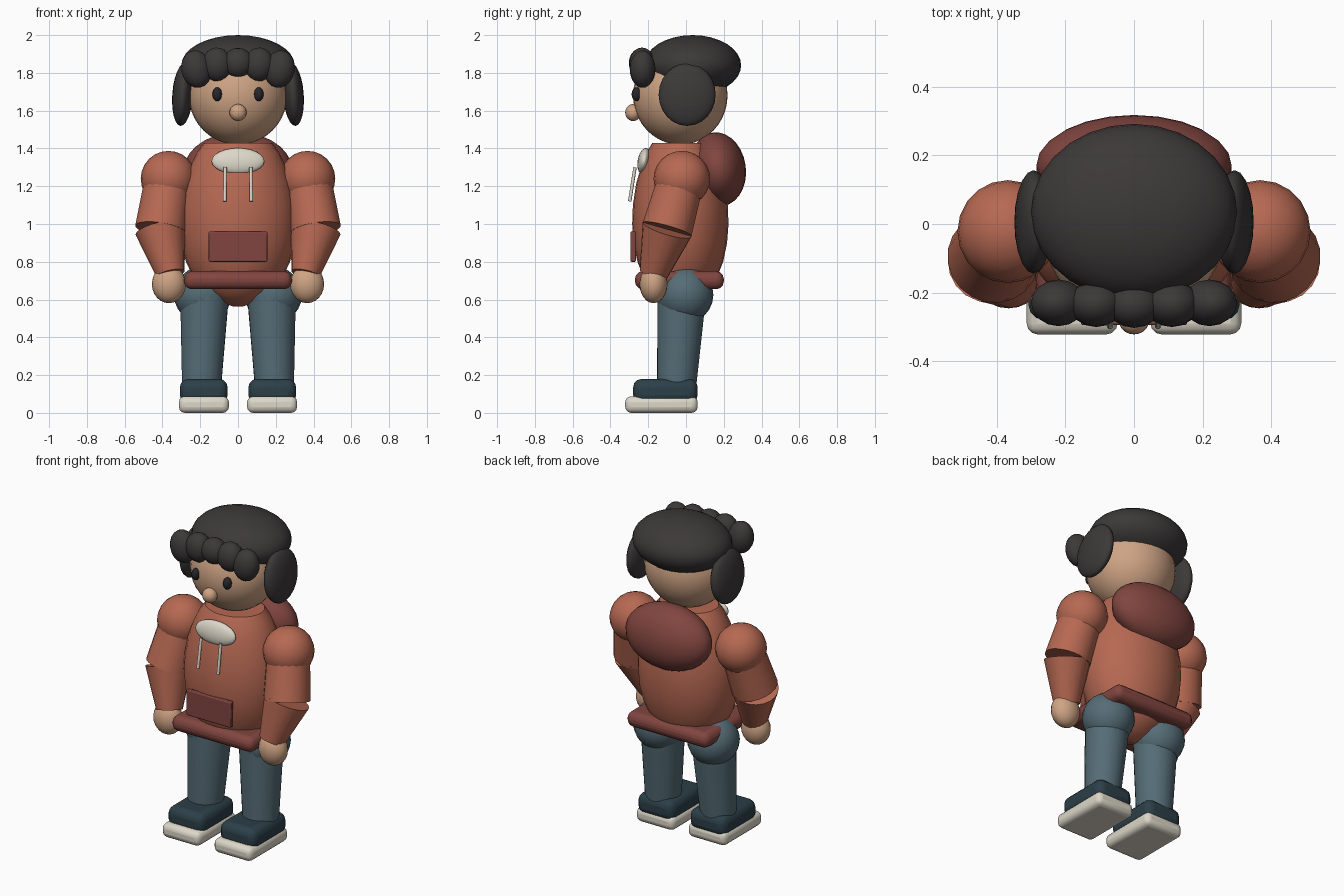
import bpy, math
from mathutils import Vector

if "Cube" in bpy.data.objects:
    bpy.data.objects.remove(bpy.data.objects["Cube"])

def mat(name, rgb):
    m = bpy.data.materials.new(name)
    m.diffuse_color = (*rgb, 1)
    m.use_nodes = True
    m.node_tree.nodes["Principled BSDF"].inputs["Base Color"].default_value = m.diffuse_color
    return m

ORANGE = mat("orange_cloth", (.47, .14, .085))
RED = mat("dark_red_cloth", (.22, .06, .05))
JEANS = mat("denim", (.09, .15, .18))
SKIN = mat("skin", (.62, .37, .23))
CREAM = mat("cream", (.72, .68, .58))
HAIR = mat("hair", (.045, .04, .04))
NAVY = mat("navy", (.025, .05, .065))
DARK = mat("eye_dark", (.02, .02, .025))

def finish(name, m, angle=40):
    o = bpy.context.object
    o.name = name
    o.data.materials.append(m)
    bpy.ops.object.shade_smooth_by_angle(angle=math.radians(angle))
    return o

def ball(name, m, loc, rad, rot=(0, 0, 0), seg=20, rings=12):
    bpy.ops.mesh.primitive_uv_sphere_add(segments=seg, ring_count=rings, radius=1, location=loc, rotation=rot)
    bpy.context.object.scale = rad
    return finish(name, m)

def limb(name, m, a, b, ra, rb, seg=20):
    a, b = Vector(a), Vector(b)
    d = b - a
    bpy.ops.mesh.primitive_cone_add(vertices=seg, radius1=ra, radius2=rb, depth=d.length, location=(a + b) / 2,
                                    rotation=d.to_track_quat('Z', 'Y').to_euler())
    return finish(name, m)

def block(name, m, lo, hi, bevel, seg=3):
    lo, hi = Vector(lo), Vector(hi)
    bpy.ops.mesh.primitive_cube_add(size=1, location=(lo + hi) / 2)
    o = bpy.context.object
    o.scale = hi - lo
    bpy.ops.object.transform_apply(location=False, rotation=False, scale=True)
    mod = o.modifiers.new("bevel", 'BEVEL')
    mod.width, mod.segments = bevel, seg
    return finish(name, m)

def lathe(name, m, profile, centre, sx, sy, seg=28):
    verts, faces = [], []
    for r, z in profile:
        for i in range(seg):
            t = 2 * math.pi * i / seg
            verts.append((centre[0] + sx * r * math.cos(t), centre[1] + sy * r * math.sin(t), z))
    for k in range(len(profile) - 1):
        for i in range(seg):
            j = (i + 1) % seg
            faces.append((k * seg + i, k * seg + j, (k + 1) * seg + j, (k + 1) * seg + i))
    faces.append(tuple(reversed(range(seg))))
    faces.append(tuple(range((len(profile) - 1) * seg, len(profile) * seg)))
    me = bpy.data.meshes.new(name)
    me.from_pydata(verts, [], faces)
    o = bpy.data.objects.new(name, me)
    bpy.context.collection.objects.link(o)
    bpy.ops.object.select_all(action='DESELECT')
    o.select_set(True)
    bpy.context.view_layer.objects.active = o
    return finish(name, m)

# Torso: egg-shaped sweatshirt body
lathe("torso", ORANGE, [(.08, .563), (.35, .59), (.58, .64), (.75, .71), (.89, .8), (.97, .9), (1, 1.0), (.985, 1.1),
                        (.92, 1.21), (.81, 1.31), (.7, 1.38), (.58, 1.43)], (0, -.03), .31, .255)

# Sweatshirt details
ball("hood", RED, (0, .17, 1.29), (.285, .147, .196), (math.radians(8), 0, 0), 24, 14)
ball("collar_patch", CREAM, (0, -.222, 1.333), (.14, .034, .07), (math.radians(-10), 0, 0))
block("front_pocket", RED, (-.155, -.295, .80), (.155, -.265, .96), .006, 2)
block("waist_hem", RED, (-.285, -.27, .655), (.285, .2, .75), .04)

# Head and face
ball("head", SKIN, (0, -.03, 1.68), (.26, .25, .26), seg=32, rings=20)
ball("nose", SKIN, (0, -.28, 1.59), (.045, .042, .045))

# Hair cap and fringe
ball("hair_cap", HAIR, (0, .035, 1.84), (.3, .257, .16), seg=28, rings=16)
for i in range(-2, 3):
    k = abs(i) / 2
    ball("fringe_lock", HAIR, (i * .11, -.235 + .005 * k, 1.853 - .033 * k * k),
         (.08, .068, .079 + .021 * k), (0, math.radians(i * 5), 0), 16, 10)

# Paired parts
for s, side in ((-1, "left"), (1, "right")):
    ball(side + "_eye", DARK, (s * .11, -.262, 1.687), (.025, .026, .037), seg=16, rings=10)
    ball(side + "_hair_lock", HAIR, (s * .293, .006, 1.685), (.055, .151, .166), (0, math.radians(s * -4), 0))
    limb(side + "_drawstring", CREAM, (s * .068, -.27, 1.30), (s * .07, -.298, 1.12), .009, .009, 10)
    # Arm
    ball(side + "_shoulder", ORANGE, (s * .368, -.022, 1.24), (.147, .15, .147))
    limb(side + "_upper_arm", ORANGE, (s * .37, -.025, 1.24), (s * .411, -.10, .972), .123, .135)
    limb(side + "_forearm", ORANGE, (s * .411, -.10, .972), (s * .357, -.172, .735), .135, .076)
    ball(side + "_hand", SKIN, (s * .366, -.172, .682), (.09, .074, .101))
    # Leg
    ball(side + "_thigh", JEANS, (s * .187, -.005, .625), (.152, .15, .15))
    limb(side + "_leg", JEANS, (s * .177, -.022, .63), (s * .194, -.052, .1), .13, .102)
    # Shoe
    lo, hi = sorted((s * .055, s * .308))
    block(side + "_shoe", NAVY, (lo, -.28, .05), (hi, .062, .18), .045)
    lo, hi = sorted((s * .048, s * .313))
    block(side + "_sole", CREAM, (lo, -.322, 0), (hi, .062, .088), .032)
